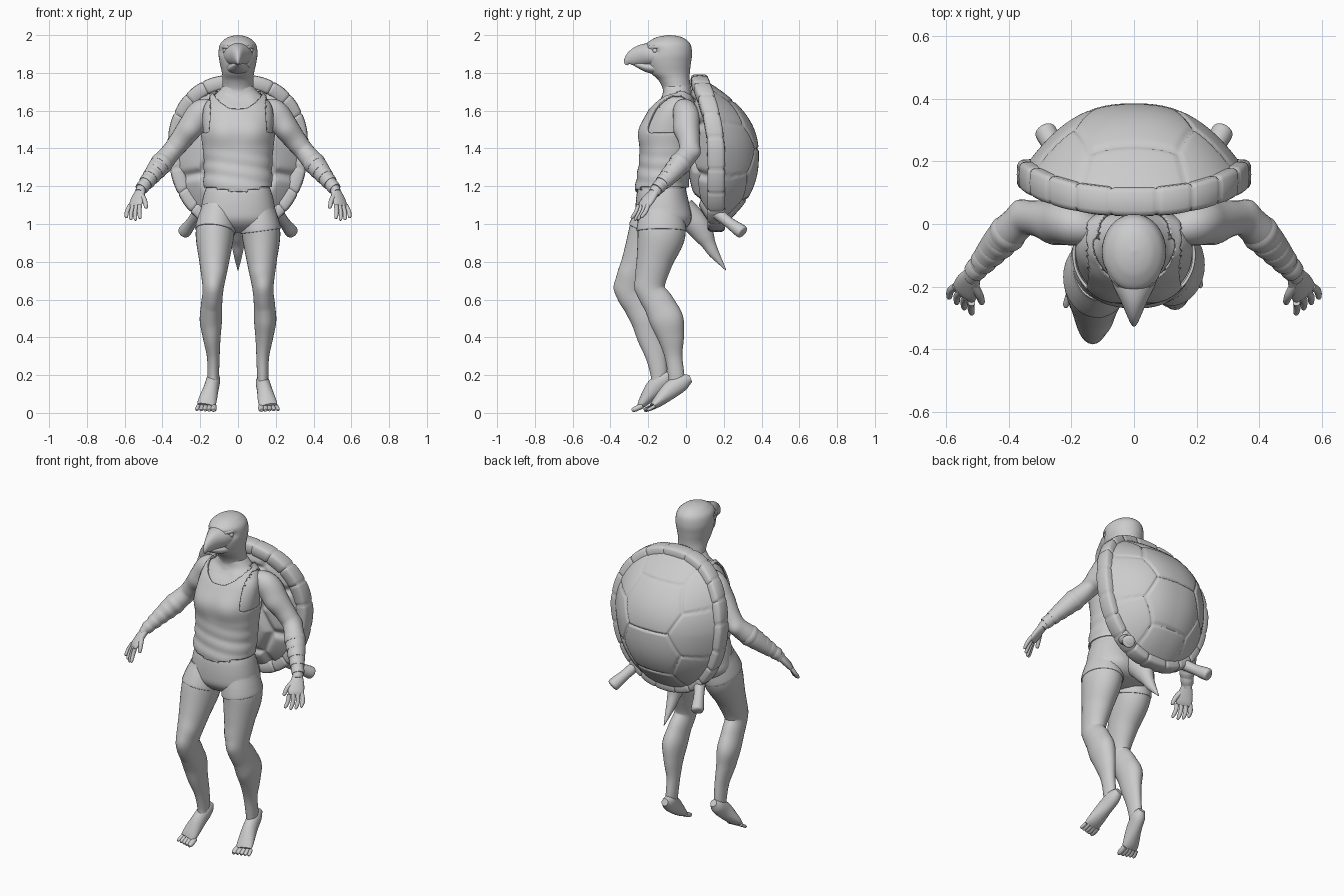
import bpy, bmesh
from math import sin, cos, pi, exp, copysign, radians
from mathutils import Vector

if "Cube" in bpy.data.objects:
    bpy.data.objects.remove(bpy.data.objects["Cube"])

grey = bpy.data.materials.new("plain grey")
grey.use_nodes = True
grey.diffuse_color = (0.6, 0.6, 0.6, 1)
grey.node_tree.nodes["Principled BSDF"].inputs["Base Color"].default_value = (0.6, 0.6, 0.6, 1)


def finish(name, bm, angle=50):
    """Turn a bmesh into a smooth shaded grey object."""
    bmesh.ops.recalc_face_normals(bm, faces=bm.faces)
    mesh = bpy.data.meshes.new(name)
    bm.to_mesh(mesh)
    bm.free()
    mesh.materials.append(grey)
    obj = bpy.data.objects.new(name, mesh)
    bpy.context.collection.objects.link(obj)
    bpy.ops.object.select_all(action='DESELECT')
    obj.select_set(True)
    bpy.context.view_layer.objects.active = obj
    bpy.ops.object.shade_smooth_by_angle(angle=radians(angle))
    return obj


def skin(name, rows, loop=False, angle=50):
    """Quads between closed rows of points, with capped ends or a closed loop."""
    bm = bmesh.new()
    vr = [[bm.verts.new(p) for p in row] for row in rows]
    n = len(vr[0])
    for i in range(len(vr) if loop else len(vr) - 1):
        a, b = vr[i], vr[(i + 1) % len(vr)]
        for j in range(n):
            bm.faces.new((a[j], a[(j + 1) % n], b[(j + 1) % n], b[j]))
    if not loop:
        bm.faces.new(vr[0])
        bm.faces.new(vr[-1])
    return finish(name, bm, angle)


def curve(pts, n):
    """Catmull-Rom interpolation of stations."""
    out = []
    for i in range(len(pts) - 1):
        quad = pts[max(i - 1, 0)], pts[i], pts[i + 1], pts[min(i + 2, len(pts) - 1)]
        for k in range(n):
            t = k / n
            out.append([0.5 * (2 * b + (c - a) * t + (2 * a - 5 * b + 4 * c - d) * t * t
                               + (3 * b - a - 3 * c + d) * t ** 3) for a, b, c, d in zip(*quad)])
    return out + [list(pts[-1])]


def power(v, p):
    return copysign(abs(v) ** (2 / p), v)


def loft(name, stations, hint=None, sides=24, n=6, p=2.0):
    """Elliptical sections (x, y, z, ra, rb); level, or square to the path if hinted."""
    st = curve(stations, n)
    rows = []
    for i, s in enumerate(st):
        a, b = Vector((1, 0, 0)), Vector((0, 1, 0))
        if hint:
            t = (Vector(st[min(i + 1, len(st) - 1)][:3]) - Vector(st[max(i - 1, 0)][:3])).normalized()
            a = Vector(hint)
            a = (a - t * a.dot(t)).normalized()
            b = t.cross(a)
        rows.append([Vector(s[:3]) + a * max(s[3], .001) * power(cos(w), p) + b * max(s[4], .001) * power(sin(w), p)
                     for w in (2 * pi * j / sides for j in range(sides))])
    return skin(name, rows)


def bump(obj, centre, radius, amount):
    """Swell the surface softly around a point."""
    c = Vector(centre)
    normals = [v.normal.copy() for v in obj.data.vertices]
    for v, nor in zip(obj.data.vertices, normals):
        v.co += nor * amount * exp(-((v.co - c).length / radius) ** 2)


def body(rings):
    """(z, half width, front, back) to level stations."""
    return [(0, (f + b) / 2, z, w, (b - f) / 2) for z, w, f, b in rings]


# Torso
torso = loft("torso", body([
    (1.1, .178, -.258, 0), (1.2, .17, -.255, 0), (1.3, .168, -.24, .02), (1.4, .174, -.232, .03),
    (1.5, .186, -.23, .04), (1.6, .185, -.185, .04), (1.655, .16, -.14, .035),
    (1.69, .115, -.122, .03), (1.73, .08, -.12, .02)]), sides=96, n=9, p=2.25)
for s in (-1, 1):
    bump(torso, (s * .085, -.23, 1.48), .07, .014)
    bump(torso, (s * .08, -.15, 1.665), .03, .008)

# Tank top cut from the torso surface, with a pointed hem
bm = bmesh.new()
bm.from_mesh(torso.data)


def bare(c):
    scoop = (1.605 if c.y < -.05 else 1.64) + 5 * c.x ** 2
    hem = 1.16 + .2 * abs(c.x) if c.y < -.1 else 1.19
    return c.z > scoop or c.z < hem or (c.z > 1.49 and abs(c.x) > .145)


bmesh.ops.delete(bm, geom=[f for f in bm.faces if bare(f.calc_center_median())], context='FACES')
for _ in range(12):
    edge = [v for v in bm.verts if v.is_boundary]
    bmesh.ops.smooth_vert(bm, verts=edge, factor=.5, use_axis_x=True, use_axis_y=True, use_axis_z=True)
for v in bm.verts:
    fold = .0025 * sin(85 * v.co.z + 14 * v.co.x) * max(0, min(1, (1.42 - v.co.z) * 8))
    v.co += v.normal * (.004 + fold)
tank = finish("tank_top", bm)
mod = tank.modifiers.new("cloth", 'SOLIDIFY')
mod.thickness, mod.offset = .009, 1

# Shorts
shorts = loft("shorts", body([
    (1.21, .16, -.245, -.01), (1.16, .18, -.261, .005), (1.08, .197, -.267, .02),
    (1.02, .2, -.26, .02), (.975, .15, -.22, -.01), (.955, .05, -.16, -.08)]), sides=48, p=2.3)
for s in (-1, 1):
    bump(shorts, (s * .1, .02, 1.03), .07, .015)

# Head, neck and beak
head = loft("head", body([
    (1.67, .12, -.13, .04), (1.71, .086, -.122, .03), (1.76, .081, -.145, .02), (1.8, .085, -.185, .02),
    (1.85, .096, -.205, .026), (1.9, .103, -.21, .032), (1.95, .096, -.212, .024),
    (1.98, .068, -.175, -.005), (1.994, .038, -.135, -.04), (2.0, .004, -.09, -.082)]), sides=40)
loft("upper_beak", [(0, -.14, 1.895, .085, .07), (0, -.2, 1.896, .066, .062), (0, -.245, 1.89, .043, .055),
                    (0, -.285, 1.876, .025, .041), (0, -.309, 1.86, .013, .023),
                    (0, -.317, 1.842, .003, .006)], hint=(1, 0, 0))
loft("lower_beak", [(0, -.13, 1.825, .07, .037), (0, -.2, 1.829, .052, .028), (0, -.25, 1.841, .028, .016),
                    (0, -.285, 1.848, .004, .004)], hint=(1, 0, 0))
for s, side in ((1, "left"), (-1, "right")):
    bump(head, (s * .082, -.165, 1.915), .02, -.012)
    bm = bmesh.new()
    bmesh.ops.create_uvsphere(bm, u_segments=16, v_segments=10, radius=.014)
    bmesh.ops.translate(bm, verts=bm.verts, vec=(s * .067, -.163, 1.917))
    finish(side + "_eye", bm)
    loft(side + "_brow", [(s * .025, -.21, 1.925, .004, .004), (s * .052, -.19, 1.935, .01, .009),
                          (s * .077, -.152, 1.938, .01, .009), (s * .09, -.11, 1.928, .003, .003)],
         hint=(0, 0, 1), sides=12)

# Arms and hands
for s, side in ((1, "left"), (-1, "right")):
    def limb(name, pts, hint, **kw):
        return loft(side + "_" + name, [(s * q[0], *q[1:]) for q in pts], hint=(s * hint[0], *hint[1:]), **kw)

    arm = limb("arm", [
        (.13, -.02, 1.6, .05, .055), (.19, -.004, 1.588, .066, .072), (.25, .006, 1.515, .064, .066),
        (.31, .018, 1.435, .057, .057), (.355, .014, 1.38, .054, .052), (.41, -.035, 1.315, .057, .056),
        (.462, -.093, 1.25, .047, .044), (.506, -.147, 1.193, .033, .03), (.523, -.168, 1.165, .031, .024)],
        (0, 1, 0), n=8)
    bump(arm, (s * .25, -.05, 1.49), .05, .012)
    bump(arm, (s * .25, .06, 1.58), .06, .008)
    bump(arm, (s * .37, .06, 1.38), .03, .012)
    # wrapped bands on the forearm
    for k in range(5):
        f = k / 4
        c = Vector((.405, -.031, 1.32)).lerp(Vector((.502, -.142, 1.198)), f)
        d = Vector((.012, -.013, -.0135))
        r = .06 - .024 * f
        limb(f"wrap_{k}", [(*(c - d), r * .95, r * .92), (*c, r * 1.03, r), (*(c + d), r * .95, r * .92)],
             (0, 1, 0), n=3)
    across = (.7, .7, 0)
    limb("palm", [(.515, -.16, 1.178, .028, .022), (.529, -.187, 1.143, .04, .021),
                  (.541, -.214, 1.108, .045, .018), (.546, -.226, 1.09, .04, .012)], across)
    for k in range(4):
        o = (k - 1.5) * .024
        x, y, z = .545 + .7 * o, -.225 + .7 * o, 1.1
        drop = .085 - .01 * abs(k - 1.3)
        limb(f"finger_{k}", [(x, y, z, .012, .012), (x + .01 + .2 * o, y - .014, z - drop * .5, .012, .011),
                             (x + .01 + .3 * o, y - .034, z - drop * .9, .009, .009),
                             (x + .009 + .3 * o, y - .038, z - drop, .003, .003)], across, sides=12, n=4)
    limb("thumb", [(.514, -.194, 1.155, .016, .016), (.495, -.228, 1.125, .014, .013),
                   (.487, -.25, 1.09, .01, .01), (.486, -.254, 1.082, .003, .003)], across, sides=12, n=4)

# Legs: shared height, offset and width, then depth for each stride
shape = [(1.08, .105, .09), (.95, .122, .102), (.8, .126, .079), (.66, .132, .056), (.57, .14, .056),
         (.49, .143, .058), (.4, .139, .047), (.3, .131, .034), (.2, .131, .03), (.14, .132, .026)]
stride = {
    "left": (1, [-.13, -.13, -.167, -.188, -.14, -.104, -.08, -.066, -.052, -.05],
             [.11, .127, .096, .076, .082, .087, .07, .047, .043, .04],
             [(.126, .024, .182), (.13, -.018, .163), (.14, -.08, .122), (.155, -.148, .06), (.164, -.178, .035)]),
    "right": (-1, [-.14, -.178, -.247, -.295, -.25, -.21, -.188, -.16, -.143, -.15],
              [.11, .127, .094, .08, .08, .08, .07, .054, .044, .04],
              [(.126, -.084, .203), (.13, -.115, .178), (.142, -.168, .13), (.162, -.22, .065), (.17, -.242, .038)]),
}
widths = [(.02, .02), (.036, .043), (.04, .047), (.049, .03), (.046, .017)]
for side, (s, ys, depths, foot) in stride.items():
    stations = [(s * x, y, z, w, d) for (z, x, w), y, d in zip(shape, ys, depths)]
    leg = loft(side + "_leg", stations, hint=(1, 0, 0), sides=32, n=8)
    bump(leg, (s * .132, ys[3] - depths[3], .665), .035, .01)
    bump(leg, (s * .1, ys[2] - .08, .74), .04, .006)
    bump(leg, (s * .17, ys[5] + .06, .5), .06, .006)
    # short sleeve around the thigh
    a, b = Vector(stations[0]), Vector(stations[1])
    sleeve = [(*a.lerp(b, f)[:3], a.lerp(b, f)[3] + g, a.lerp(b, f)[4] + g)
              for f, g in ((.1, .0), (.5, .006), (.88, .007), (.9, -.004))]
    loft(side + "_shorts_leg", sleeve, hint=(1, 0, 0), sides=32)
    loft(side + "_foot", [(s * x, y, z, *w) for (x, y, z), w in zip(foot, widths)], hint=(1, 0, 0))
    bx, by, bz = foot[-1]
    for k in range(5):
        o, r = (k - 2) * .02, .016 - .0015 * k
        reach = .045 - .005 * k
        loft(f"{side}_toe_{k}", [(s * (bx + o), by + .012, bz, r, r * .9),
                                 (s * (bx + o * 1.1 + .003), by - reach * .6, .02, r, r * .85),
                                 (s * (bx + o * 1.1 + .004), by - reach, .014, r * .5, r * .5)],
             hint=(1, 0, 0), sides=12, n=4)

# Shell outline, narrower below, and seams between its plates
def outline(w, u):
    x, z = .365 * u * power(cos(w), 2.35), 1.375 + .41 * u * power(sin(w), 2.35)
    return x * (1 - .3 * max(0, 1.4 - z)), .16 - .105 * max(0, (z - 1.35) / .44) ** 2, z


zigzag = [(.18, 1.75), (.14, 1.65), (.19, 1.52), (.13, 1.4), (.19, 1.27), (.12, 1.13), (.15, 1.0)]
seams = list(zip(zigzag, zigzag[1:]))
seams += [((0, z), (x, z)) for x, z in zigzag[1::2]]
seams += [((x, z), (.4, z + (z - 1.4) * .3)) for x, z in zigzag[2::2]]
seams = [(Vector(a), Vector(b)) for a, b in seams]


def groove(x, z, width):
    q = Vector((abs(x), z))
    best = 1
    for a, b in seams:
        t = max(0, min(1, (q - a).dot(b - a) / (b - a).length_squared))
        best = min(best, (q - a - (b - a) * t).length)
    return exp(-(best / width) ** 2)


def dome(name, height, depth, width):
    rows = []
    for i in range(1, 61):
        u, row = i / 60, []
        for j in range(180):
            x, y, z = outline(2 * pi * j / 180, u)
            rise = height * (1 - u ** 2.5) - copysign(depth, height) * groove(x, z, width)
            row.append((x, y + rise, z))
        rows.append(row)
    return skin(name, rows[::-1], angle=60)


dome("shell_back", .226, .009, .006)
dome("shell_belly", -.15, .025, .022)

# Shell rim made of flat blocks with narrow seams
rows, blocks, steps = [], 20, 12
for i in range(blocks * steps):
    x, y, z = outline(2 * pi * (i + steps / 2) / (blocks * steps), .925)
    k = i % steps
    fat = .88 if k == 0 else .98 + .03 * sin(pi * k / steps)
    out = Vector((x, 0, z - 1.375)).normalized()
    rows.append([Vector((x, y, z)) + out * .038 * fat * power(cos(w), 4)
                 + Vector((0, .047 * fat * power(sin(w), 4), 0)) for w in (2 * pi * j / 16 for j in range(16))])
skin("shell_rim", rows, loop=True)

# Stubs at the lower shell and the tail
for s, side in ((1, "left"), (-1, "right")):
    loft(side + "_shell_stub", [(s * .2, .15, 1.07, .034, .034), (s * .245, .225, 1.01, .029, .029),
                                (s * .275, .28, .97, .035, .035), (s * .285, .3, .957, .033, .033),
                                (s * .288, .305, .953, .015, .015)], hint=(1, 0, 0), sides=16)
loft("tail", [(0, -.02, 1.08, .07, .07), (0, .055, 1.0, .06, .066), (0, .095, .94, .047, .054),
              (0, .12, .895, .035, .038), (0, .145, .85, .026, .029), (0, .18, .8, .014, .015),
              (0, .212, .755, .002, .002)], hint=(1, 0, 0), sides=20)
